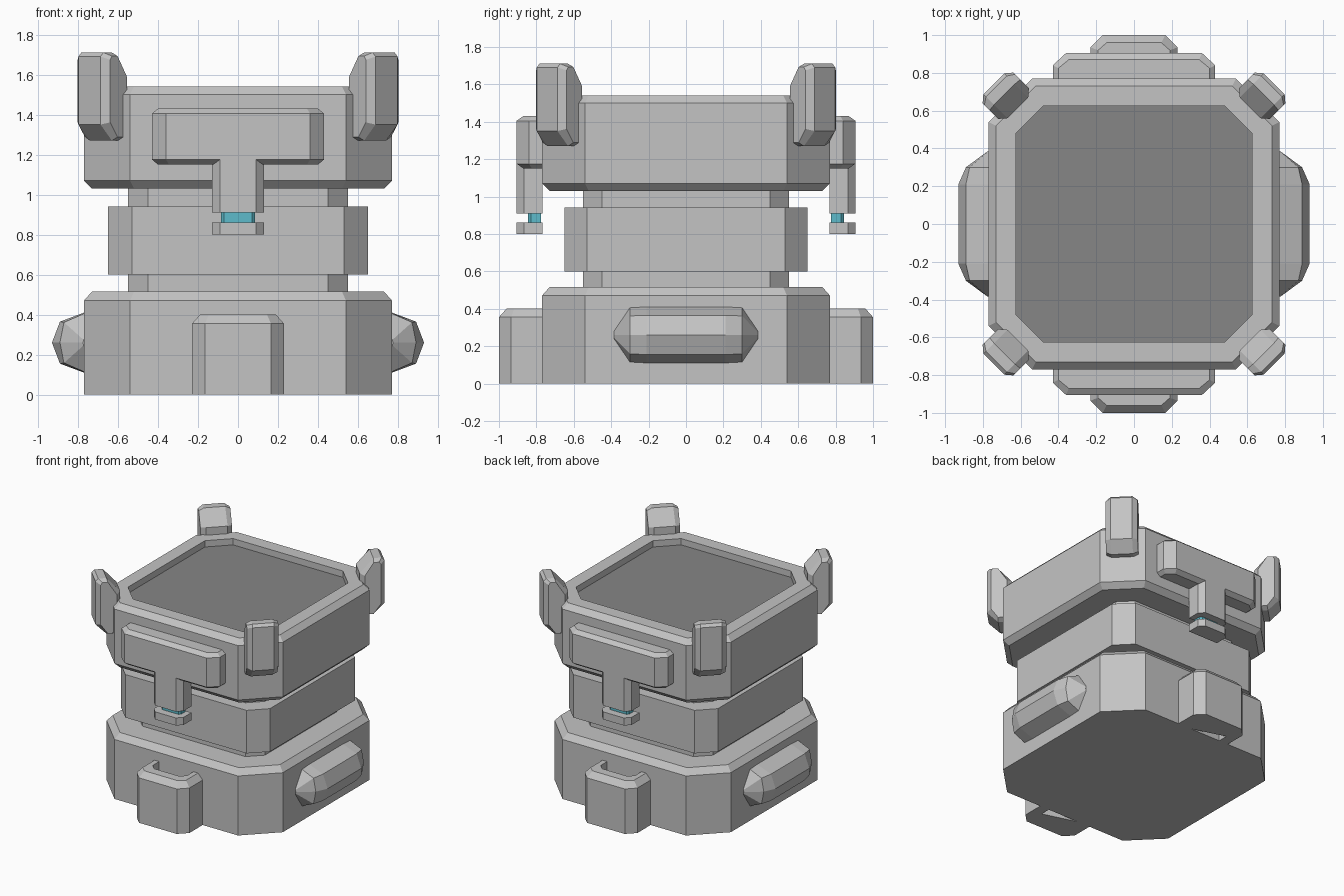
import bpy, bmesh
from math import pi
from mathutils import Matrix, Vector

if "Cube" in bpy.data.objects:
    bpy.data.objects.remove(bpy.data.objects["Cube"])


def material(name, rgb):
    m = bpy.data.materials.new(name)
    m.use_nodes = True
    m.diffuse_color = (*rgb, 1)
    m.node_tree.nodes["Principled BSDF"].inputs["Base Color"].default_value = (*rgb, 1)
    return m


GREY = material("light grey", (0.55, 0.55, 0.55))
DARK = material("dark grey", (0.24, 0.24, 0.24))
CYAN = material("cyan", (0.11, 0.5, 0.6))


def loft(name, rings, mat=GREY, cap_mat=None, turn=0.0):
    """Skin a list of point rings and cap both ends; turn spins it about z."""
    bm = bmesh.new()
    rot = Matrix.Rotation(turn, 3, "Z")
    loops = [[bm.verts.new(rot @ Vector(p)) for p in ring] for ring in rings]
    for a, b in zip(loops, loops[1:]):
        for i in range(len(a)):
            j = (i + 1) % len(a)
            bm.faces.new((a[i], a[j], b[j], b[i]))
    bm.faces.new(loops[0])
    cap = bm.faces.new(loops[-1])
    cap.material_index = 1 if cap_mat else 0
    bmesh.ops.recalc_face_normals(bm, faces=bm.faces)
    mesh = bpy.data.meshes.new(name)
    bm.to_mesh(mesh)
    bm.free()
    mesh.materials.append(mat)
    if cap_mat:
        mesh.materials.append(cap_mat)
    obj = bpy.data.objects.new(name, mesh)
    bpy.context.collection.objects.link(obj)
    return obj


def at_z(outline, z):
    return [(x, y, z) for x, y in outline]


def octagon(h, c, z):
    """Square of half width h whose corners are cut back to c."""
    quarter = [(h, -c), (h, c)]
    pts = []
    for k in range(4):
        for x, y in quarter:
            p = Matrix.Rotation(k * pi / 2, 2) @ Vector((x, y))
            pts.append((p.x, p.y, z))
    return pts


def mirrored(half):
    """Complete an outline given on the +x side only."""
    return half + [(-x, y) for x, y in reversed(half)]


# Stacked body
loft("base", [octagon(0.77, 0.54, 0), octagon(0.77, 0.54, 0.47),
              octagon(0.73, 0.52, 0.515)])
loft("neck", [octagon(0.55, 0.45, 0.5), octagon(0.55, 0.45, 1.04)])
loft("middle_band", [octagon(0.65, 0.53, 0.6), octagon(0.65, 0.53, 0.94)])
loft("upper_block", [octagon(0.73, 0.52, 1.03), octagon(0.77, 0.54, 1.07),
                     octagon(0.77, 0.54, 1.5), octagon(0.73, 0.52, 1.54),
                     octagon(0.625, 0.48, 1.54), octagon(0.625, 0.48, 1.49)],
     cap_mat=DARK)

# Feet and hanging clips, front and back
foot = mirrored([(0.15, -0.76), (0.23, -0.76), (0.23, -0.935), (0.165, -1)])
inner = [(-0.15, -0.76), (-0.15, -0.85), (-0.11, -0.89),
         (0.11, -0.89), (0.15, -0.85)]
foot_top = mirrored([(0.15, -0.76), (0.19, -0.76), (0.19, -0.92), (0.145, -0.96)])
foot, foot_top = foot[:-1] + inner, foot_top[:-1] + inner
plate = mirrored([(0.43, -0.75), (0.43, -0.84), (0.36, -0.905)])
plate_end = mirrored([(0.40, -0.75), (0.40, -0.825), (0.345, -0.87)])
stem = mirrored([(0.13, -0.768), (0.13, -0.865), (0.09, -0.905)])
light = mirrored([(0.085, -0.775), (0.085, -0.83), (0.07, -0.845)])

for side, turn in (("front", 0), ("back", pi)):
    loft(side + "_foot", [at_z(foot, 0), at_z(foot, 0.355), at_z(foot_top, 0.4)],
         turn=turn)
    loft(side + "_foot_filling", [at_z(inner, 0), at_z(inner, 0.3)], turn=turn)
    loft(side + "_clip_plate", [at_z(plate_end, 1.15), at_z(plate, 1.175),
                                at_z(plate, 1.405), at_z(plate_end, 1.43)], turn=turn)
    loft(side + "_clip_stem", [at_z(stem, 0.91), at_z(stem, 1.18)], turn=turn)
    loft(side + "_clip_light", [at_z(light, 0.855), at_z(light, 0.915)], CYAN, turn=turn)
    loft(side + "_clip_cap", [at_z(stem, 0.8), at_z(stem, 0.86)], turn=turn)


# Rounded side bumpers
def bumper_ring(y, nose, shoulder, height):
    profile = [(0.75, height), (0.77, height), (shoulder, height * 0.7), (nose, 0),
               (shoulder, -height * 0.7), (0.77, -height), (0.75, -height)]
    return [(x, y, 0.26 + z) for x, z in profile]


end = [(0.385, 0.775, 0.772, 0.02), (0.3, 0.89, 0.87, 0.145), (0.21, 0.93, 0.89, 0.15)]
for side, turn in (("left", 0), ("right", pi)):
    rings = [bumper_ring(-y, *r) for y, *r in end]
    rings += [bumper_ring(y, *r) for y, *r in reversed(end)]
    loft(side + "_bumper", rings, turn=turn)

# Corner posts, drawn along the radius and turned onto each diagonal
post = [(0.87, 1.27), (0.97, 1.27), (1.05, 1.35), (1.05, 1.69),
        (1.03, 1.71), (0.97, 1.71), (0.87, 1.6)]


def post_ring(t, sr, sz):
    return [(0.96 + (r - 0.96) * sr, t, 1.49 + (z - 1.49) * sz) for r, z in post]


names = ("back_left", "back_right", "front_right", "front_left")
for k, name in enumerate(names):
    loft(name + "_post", [post_ring(-0.115, 0.65, 0.92), post_ring(-0.078, 1, 1),
                          post_ring(0.078, 1, 1), post_ring(0.115, 0.65, 0.92)],
         turn=pi / 4 + k * pi / 2)
